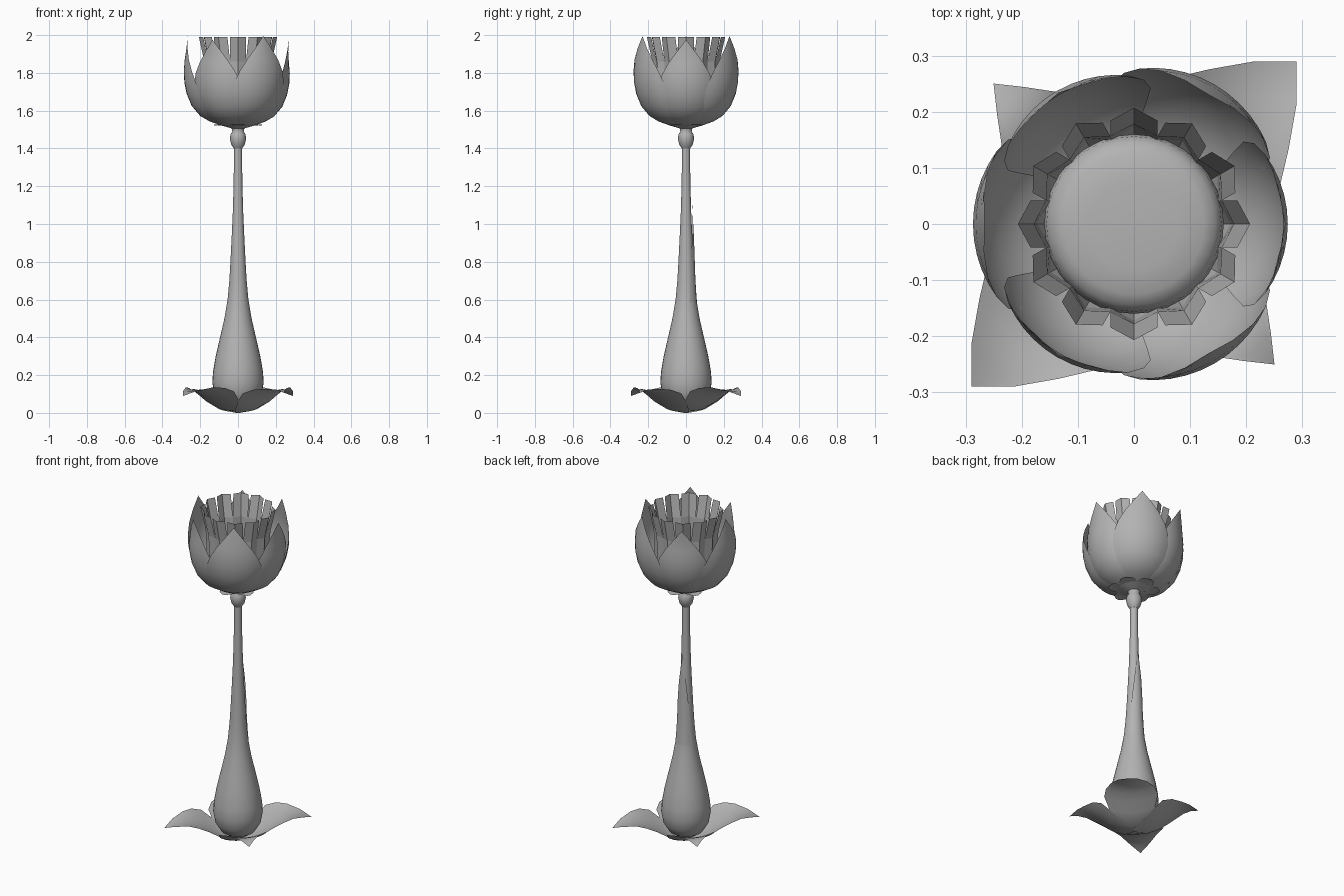
import bpy
import bmesh
from math import sin, cos, radians, pi

if "Cube" in bpy.data.objects:
    bpy.data.objects.remove(bpy.data.objects["Cube"])

mat = bpy.data.materials.new("grey")
mat.diffuse_color = (0.45, 0.45, 0.45, 1)
mat.use_nodes = True
mat.node_tree.nodes["Principled BSDF"].inputs["Base Color"].default_value = mat.diffuse_color


def make_object(name, bm, smooth=True):
    bmesh.ops.remove_doubles(bm, verts=bm.verts, dist=0.0005)
    bmesh.ops.recalc_face_normals(bm, faces=bm.faces)
    for f in bm.faces:
        f.smooth = smooth
    me = bpy.data.meshes.new(name)
    bm.to_mesh(me)
    bm.free()
    me.materials.append(mat)
    ob = bpy.data.objects.new(name, me)
    bpy.context.collection.objects.link(ob)
    return ob


def grid(bm, rows):
    """Join rows of points into a sheet of quads."""
    vs = [[bm.verts.new(p) for p in row] for row in rows]
    for a, b in zip(vs, vs[1:]):
        for i in range(len(a) - 1):
            bm.faces.new((a[i], a[i + 1], b[i + 1], b[i]))


def polar(r, angle, z):
    return (r * cos(angle), r * sin(angle), z)


def lathe(name, profile, sides=32):
    bm = bmesh.new()
    grid(bm, [[polar(r, 2 * pi * i / sides, z) for i in range(sides + 1)]
              for r, z in profile])
    return make_object(name, bm)


def ribs(n):
    return [-1 + 2 * i / n for i in range(n + 1)]


def blade(name, angle, spine, cup, n=8):
    """Leaf along a spine of (radius, height, half width), edges raised by cup."""
    bm = bmesh.new()
    c, s = cos(angle), sin(angle)
    grid(bm, [[(r * c - t * w * s, r * s + t * w * c, z + cup * (t * w) ** 2)
               for t in ribs(n)] for r, z, w in spine])
    return make_object(name, bm)


# Stem with a swollen foot and a bead below the flower
STEM = [(0, .015), (.05, .02), (.095, .05), (.125, .1), (.136, .16), (.132, .22),
        (.118, .3), (.095, .4), (.072, .5), (.055, .6), (.046, .7), (.04, .8),
        (.034, .92), (.028, 1.05), (.024, 1.18), (.022, 1.3), (.022, 1.41)]
lathe("stem", STEM)
lathe("stem_bead", [(.022, 1.4), (.036, 1.42), (.043, 1.45), (.04, 1.475),
                    (.03, 1.49), (.035, 1.51), (.06, 1.535), (0, 1.54)])

# Pointed sheath hugging the back of the stem
bm = bmesh.new()
SHEATH = [(.06, .56, 70), (.053, .65, 66), (.048, .75, 60), (.045, .85, 50),
          (.041, .95, 36), (.036, 1.04, 18), (.032, 1.12, 0)]
grid(bm, [[polar(r, radians(90 + h * t), z) for t in ribs(8)] for r, z, h in SHEATH])
make_object("stem_sheath", bm)

# Four ground leaves, two long and two short
LONG = [(0, .005, .02), (.06, .012, .08), (.12, .04, .125), (.18, .075, .148),
        (.235, .1, .134), (.29, .117, .1), (.357, .112, .053), (.41, .09, 0)]
SHORT = [(0, 0, .02), (.06, .008, .08), (.12, .036, .12), (.17, .07, .135),
         (.22, .1, .11), (.268, .12, .066), (.31, .122, .035), (.354, .105, 0)]
for k in range(4):
    blade("ground_leaf", radians(45 + 90 * k), SHORT if k % 2 else LONG, 1.8)

# Small flat sepals under the flower
SEPAL = [(.02, 1.515, .02), (.06, 1.52, .04), (.1, 1.523, .048),
         (.125, 1.526, .036), (.142, 1.522, .01)]
for k in range(6):
    blade("sepal", radians(30 + 60 * k), SEPAL, 0, 4)

# Six cupped petals, alternating inner and outer: radius, height, half angle
PETAL = [(.03, 1.505, 30), (.09, 1.522, 30), (.15, 1.543, 31), (.2, 1.572, 33),
         (.245, 1.625, 36), (.272, 1.69, 37), (.284, 1.75, 34), (.287, 1.81, 28),
         (.282, 1.87, 20), (.273, 1.93, 10.5), (.266, 1.995, 0)]
for k in range(6):
    outer = k % 2 == 1
    scale, drop = (1, 0) if outer else (.955, .02)
    bm = bmesh.new()
    rows = []
    for r, z, h in PETAL:
        lift = max(0, z - 1.9) * (0 if outer else .17)   # inner tips flare a little
        rows.append([polar((r * scale + lift) * (1 - .06 * (t * h / 37) ** 2),
                           radians(60 * k + h * t),
                           z - drop * (z - 1.5) / .5) for t in ribs(10)])
    grid(bm, rows)
    make_object("outer_petal" if outer else "inner_petal", bm)

# Pleated crown: tube of twelve folds, each ending in a flared tooth
bm = bmesh.new()
for k in range(12):
    mid = radians(30 * k)
    rows = []
    for ridge, valley, z, h in [(.09, .08, 1.54, 15), (.145, .13, 1.6, 15),
                                (.172, .155, 1.7, 15), (.178, .162, 1.86, 15),
                                (.207, .189, 1.99, 12.8)]:
        a = radians(h)
        rows.append([polar(valley, mid - a, z), polar(ridge, mid, z),
                     polar(valley, mid + a, z)])
    grid(bm, rows)
make_object("pleated_crown", bm, smooth=False)

# Rounded seed disc inside the crown
lathe("seed_disc", [(.155, 1.64), (.16, 1.7), (.156, 1.725), (.145, 1.742),
                    (.125, 1.752), (.08, 1.757), (0, 1.758)])
